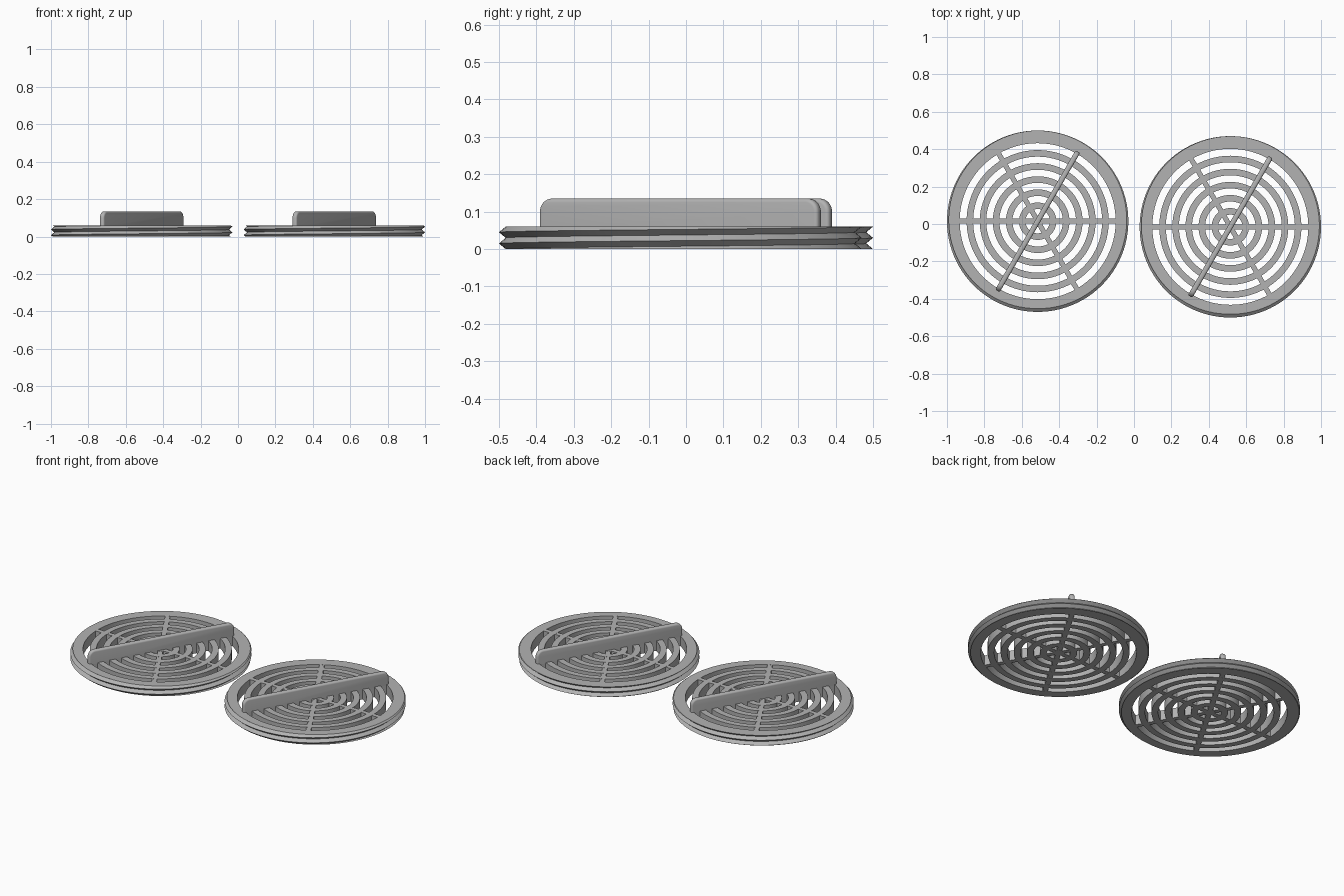
import bpy, bmesh, math
from mathutils import Matrix, Vector

if "Cube" in bpy.data.objects:
    bpy.data.objects.remove(bpy.data.objects["Cube"])

H = 0.06            # disc thickness
PITCH = 0.03        # thread pitch
R_OUT, DEPTH, R_IN = 0.485, 0.018, 0.417
SEG = 96

grey = bpy.data.materials.new("plain_grey")
grey.diffuse_color = (0.45, 0.45, 0.45, 1)
grey.use_nodes = True
grey.node_tree.nodes["Principled BSDF"].inputs["Base Color"].default_value = grey.diffuse_color


def finish(bm, name, centre):
    bmesh.ops.recalc_face_normals(bm, faces=bm.faces)
    me = bpy.data.meshes.new(name)
    bm.to_mesh(me)
    bm.free()
    me.materials.append(grey)
    ob = bpy.data.objects.new(name, me)
    ob.location = centre
    bpy.context.collection.objects.link(ob)
    bpy.ops.object.select_all(action='DESELECT')
    ob.select_set(True)
    bpy.context.view_layer.objects.active = ob
    bpy.ops.object.shade_smooth_by_angle(angle=math.radians(30))


def sweep(columns):
    """Skin a ring of closed profiles; the last column repeats the first."""
    bm = bmesh.new()
    cols = [[bm.verts.new(p) for p in c] for c in columns]
    n = len(cols[0])
    for a, b in zip(cols, cols[1:]):
        for j in range(n):
            k = (j + 1) % n
            bm.faces.new((a[j], b[j], b[k], a[k]))
    bmesh.ops.remove_doubles(bm, verts=bm.verts, dist=1e-5)
    return bm


def polar(r, a, z):
    return (r * math.cos(a), r * math.sin(a), z)


def thread_radius(z, lead):
    t = ((z - lead) / PITCH) % 1.0
    return R_OUT - DEPTH * (1 - abs(2 * t - 1))


def threaded_rim(name, centre):
    columns = []
    for i in range(SEG + 1):
        a = 2 * math.pi * i / SEG
        lead = PITCH * (i / SEG - 0.25)
        zs = [min(H, max(0, lead + j * PITCH / 2)) for j in range(-3, 6)]
        col = [polar(R_IN, a, 0)]
        col += [polar(thread_radius(z, lead), a, z) for z in zs]
        col.append(polar(R_IN, a, H))
        columns.append(col)
    finish(sweep(columns), name, centre)


def grille_ring(name, centre, r0, r1):
    profile = ((r0, 0), (r1, 0), (r1, H), (r0, H))
    finish(sweep([[polar(r, 2 * math.pi * i / SEG, z) for r, z in profile]
                  for i in range(SEG + 1)]), name, centre)


def hub(name, centre):
    bm = bmesh.new()
    bmesh.ops.create_cone(bm, cap_ends=True, segments=32, radius1=0.03, radius2=0.03,
                          depth=H, matrix=Matrix.Translation((0, 0, H / 2)))
    finish(bm, name, centre)


def spoke(name, centre, angle):
    bm = bmesh.new()
    m = (Matrix.Rotation(angle, 4, 'Z') @ Matrix.Translation((0, 0, H / 2))
         @ Matrix.Diagonal((2 * R_IN + 0.01, 0.027, H - 0.0006, 1)))
    bmesh.ops.create_cube(bm, size=1, matrix=m)
    finish(bm, name, centre)


def handle(name, centre, angle):
    # Upright plate with rounded top corners, then softened edges
    half, w, z0, z1, r = 0.43, 0.028, 0.055, 0.135, 0.036
    pts = [(half, z0)]
    for i in range(9):
        t = math.pi / 2 * i / 8
        pts.append((half - r + r * math.cos(t), z1 - r + r * math.sin(t)))
    pts += [(-x, z) for x, z in reversed(pts)]
    bm = bmesh.new()
    face = bm.faces.new([bm.verts.new((x, -w / 2, z)) for x, z in pts])
    ext = bmesh.ops.extrude_face_region(bm, geom=[face])["geom"]
    bmesh.ops.translate(bm, vec=Vector((0, w, 0)),
                        verts=[g for g in ext if isinstance(g, bmesh.types.BMVert)])
    bmesh.ops.recalc_face_normals(bm, faces=bm.faces)
    rim = [e for e in bm.edges
           if abs(e.verts[0].co.y - e.verts[1].co.y) < 1e-6
           and max(v.co.z for v in e.verts) > z0 + 1e-4]
    bmesh.ops.bevel(bm, geom=rim, offset=0.010, segments=4, profile=0.5, affect='EDGES')
    bm.transform(Matrix.Rotation(angle, 4, 'Z'))
    finish(bm, name, centre)


# Two identical threaded vent covers side by side
for side, centre in (("left", (-0.515, 0.015, 0)), ("right", (0.515, -0.015, 0))):
    threaded_rim("threaded_rim_" + side, centre)
    for k in range(5):
        r1 = 0.10 + 0.07 * k
        grille_ring(f"grille_ring_{k + 1}_{side}", centre, r1 - 0.035, r1)
    hub("hub_" + side, centre)
    for k in range(3):
        spoke(f"spoke_{k + 1}_{side}", centre, math.radians(60 * k))
    handle("handle_" + side, centre, math.radians(60))
